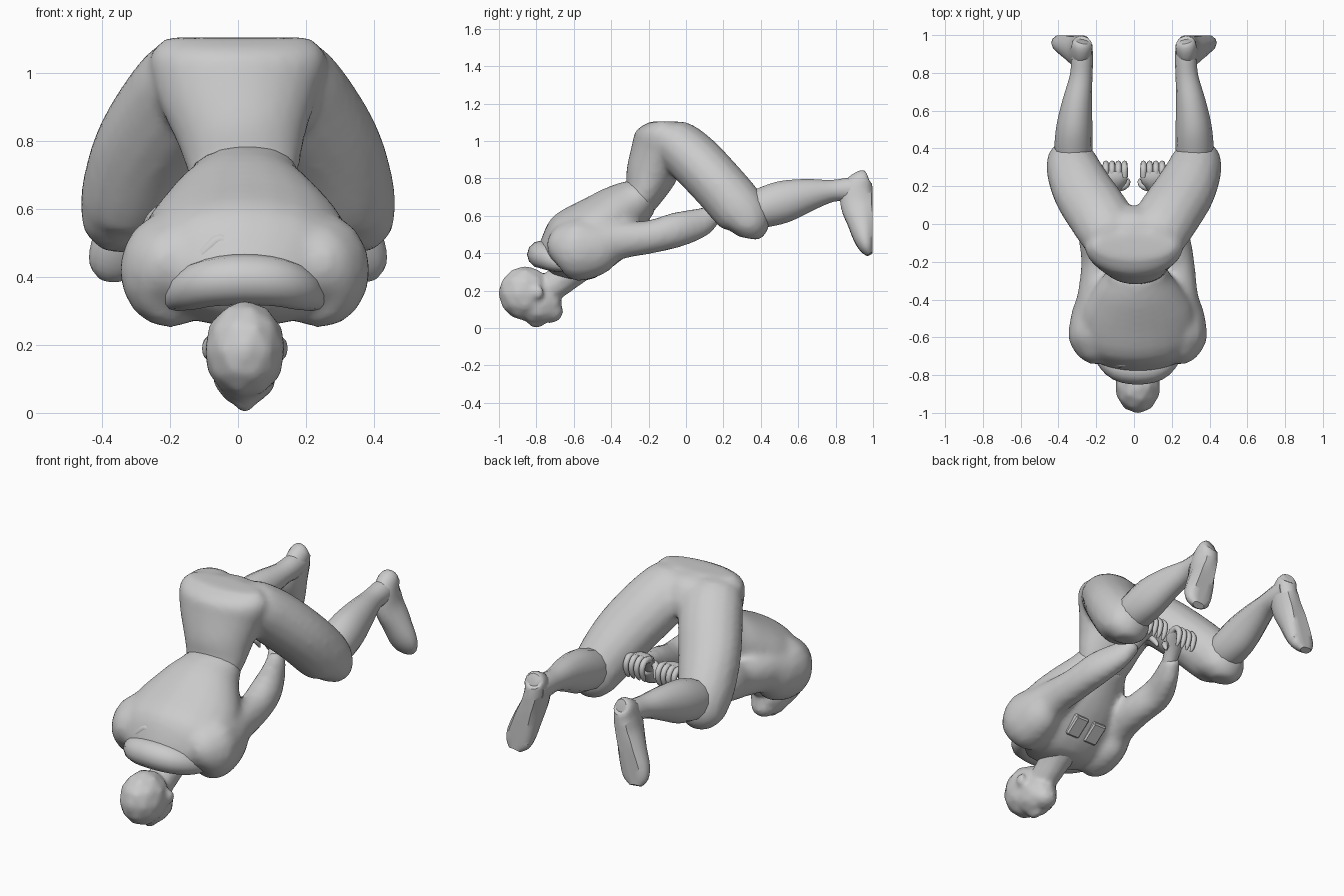
import bpy, bmesh
from math import cos, sin, tau, radians
from mathutils import Vector, Matrix


def spline(rows, sub):
    # Catmull-Rom through rows of (x, y, z, half width, half depth)
    out, n = [], len(rows)
    for i in range(n - 1):
        p = [rows[min(max(i + k, 0), n - 1)] for k in (-1, 0, 1, 2)]
        for s in range(sub):
            t = s / sub
            out.append([0.5 * (2*b + (c-a)*t + (2*a-5*b+4*c-d)*t*t + (3*b-a-3*c+d)*t**3)
                        for a, b, c, d in zip(*p)])
    return out + [list(rows[-1])]


def loft(bm, rows, sides=16, sub=3, ref=(1, 0, 0)):
    pts = spline(rows, sub)
    ref, rings = Vector(ref), []
    for i, p in enumerate(pts):
        t = (Vector(pts[min(i+1, len(pts)-1)][:3]) - Vector(pts[max(i-1, 0)][:3])).normalized()
        a = (ref - t * ref.dot(t)).normalized()
        b = t.cross(a)
        w, d = max(p[3], .004), max(p[4], .004)
        rings.append([bm.verts.new(Vector(p[:3]) + a*w*cos(tau*k/sides) + b*d*sin(tau*k/sides))
                      for k in range(sides)])
    for r, q in zip(rings, rings[1:]):
        for k in range(sides):
            m = (k + 1) % sides
            bm.faces.new((r[k], r[m], q[m], q[k]))
    bm.faces.new(rings[0][::-1])
    bm.faces.new(rings[-1])


def ball(bm, pos, size):
    bmesh.ops.create_icosphere(bm, subdivisions=2, radius=1, matrix=Matrix.Translation(pos)
                               @ Matrix.Diagonal((*size, 1)))


def finish(bm, name, voxel=0, angle=50, soften=5):
    bmesh.ops.recalc_face_normals(bm, faces=bm.faces)
    me = bpy.data.meshes.new(name)
    bm.to_mesh(me)
    bm.free()
    ob = bpy.data.objects.new(name, me)
    bpy.context.collection.objects.link(ob)
    bpy.ops.object.select_all(action='DESELECT')
    ob.select_set(True)
    bpy.context.view_layer.objects.active = ob
    if voxel:
        r = ob.modifiers.new("blend", 'REMESH')
        r.mode, r.voxel_size, r.use_smooth_shade = 'VOXEL', voxel, True
        s = ob.modifiers.new("soften", 'SMOOTH')
        s.factor, s.iterations = .5, soften
    else:
        bpy.ops.object.shade_smooth_by_angle(angle=radians(angle))
    return ob


def side(rows, s):
    # mirror left/right; the upper body leans slightly to +x
    return [(s*x + (.02 if y < -.1 else 0), y, z, w, d) for x, y, z, w, d in rows]


# Jacket: torso and both sleeves
bm = bmesh.new()
loft(bm, [(.02, -.745, .32, .10, .06), (.02, -.70, .36, .23, .13), (.02, -.60, .43, .32, .20),
          (.02, -.46, .53, .30, .185), (.018, -.35, .62, .23, .155), (.018, -.27, .68, .17, .125),
          (.015, -.23, .715, .16, .105)], 24)
for s in (1, -1):
    loft(bm, side([(.17, -.70, .40, .05, .05), (.20, -.66, .42, .12, .13), (.22, -.58, .42, .15, .17),
                   (.235, -.48, .43, .12, .15), (.23, -.38, .465, .09, .107),
                   (.215, -.2, .485, .085, .09)], s)
         + side([(.21, -.05, .525, .08, .095), (.165, .08, .565, .06, .08),
                 (.13, .16, .62, .045, .05)], s))
finish(bm, "jacket", .018, soften=7)

# Pants: hips and both thighs
bm = bmesh.new()
loft(bm, [(0.015, -.27, .65, .14, .09), (0.015, -.225, .72, .165, .105), (0.01, -.19, .81, .19, .135),
          (0, -.145, .94, .24, .15), (0, -.125, 1.02, .26, .15), (0, -.12, 1.07, .25, .125),
          (0, -.12, 1.105, .21, .07)], 24)
loft(bm, [(0, -.14, 1.04, .2, .06), (0, -.06, .99, .24, .13), (0, .01, .92, .16, .11),
          (0, .03, .88, .08, .05)])
for s in (1, -1):
    loft(bm, [(s*x, y, z, w, d) for x, y, z, w, d in
              [(.10, -.11, 1.02, .12, .08), (.12, -.06, .99, .16, .13), (.18, .04, .905, .17, .145),
               (.26, .16, .78, .165, .145), (.31, .26, .665, .15, .145), (.33, .32, .59, .135, .135),
               (.335, .335, .525, .115, .105), (.335, .33, .48, .06, .06)]])
finish(bm, "pants", .018)

# Bare lower legs, feet and hands
for s, tag in ((1, "right"), (-1, "left")):
    bm = bmesh.new()
    loft(bm, [(s*x, y, z, w, d) for x, y, z, w, d in
              [(.32, .30, .62, .08, .09), (.32, .40, .64, .10, .108), (.315, .52, .675, .095, .115),
               (.30, .65, .71, .078, .09), (.28, .78, .733, .06, .06), (.275, .87, .74, .058, .065),
               (.275, .95, .745, .055, .065)]], 14)
    finish(bm, tag + "_lower_leg")
    bm = bmesh.new()
    loft(bm, [(s*x, y, z, w, d) for x, y, z, w, d in
              [(.272, .965, .812, .035, .03), (.275, .95, .80, .053, .055), (.28, .92, .74, .058, .09),
               (.295, .92, .66, .060, .095), (.325, .94, .57, .072, .08), (.355, .955, .48, .080, .06),
               (.37, .97, .425, .068, .04), (.375, .985, .395, .035, .02)]], 14)
    for v in bm.verts:
        v.co.y = min(v.co.y, .998)
    finish(bm, tag + "_foot", 0, 40)
    bm = bmesh.new()
    loft(bm, [(s*.135, .13, .60, .04, .04), (s*.115, .19, .66, .048, .035),
              (s*.1, .24, .70, .065, .03), (s*.095, .28, .71, .055, .02)], 10)
    for k in range(4):
        x = s*(.05 + .033*k)
        loft(bm, [(x, .25, .71, .017, .017), (x, .295, .715, .017, .017), (x, .32, .68, .016, .016),
                  (x, .31, .63, .013, .013), (x, .295, .605, .006, .006)], 8)
    loft(bm, [(s*.085, .19, .66, .02, .02), (s*.05, .20, .66, .018, .018),
              (s*.033, .22, .63, .015, .015), (s*.03, .235, .60, .006, .006)], 8, 3, (0, 1, 0))
    finish(bm, tag + "_hand")

# Rolled hood and the folded flap behind it
bm = bmesh.new()
loft(bm, [(-.20, -.63, .33, .03, .03), (-.15, -.70, .36, .06, .06), (-.08, -.755, .385, .072, .075),
          (.02, -.772, .393, .075, .078), (.12, -.755, .385, .072, .075), (.19, -.70, .36, .06, .06),
          (.24, -.63, .33, .03, .03)], 12, 3, (0, 0, 1))
finish(bm, "hood")
bm = bmesh.new()
loft(bm, [(-.17, -.735, .41, .008, .008), (-.10, -.74, .47, .02, .02),
          (-.05, -.735, .51, .022, .022), (.0, -.75, .475, .012, .012)], 8, 3, (0, 1, 0))
finish(bm, "hood_flap")

# Head hanging face down, blended with neck, jaw, ears and nose
bm = bmesh.new()
ball(bm, (.02, -.86, .185), (.122, .145, .148))
ball(bm, (.02, -.79, .13), (.10, .13, .115))
ball(bm, (.02, -.725, .09), (.07, .07, .065))
ball(bm, (.02, -.80, .04), (.03, .05, .042))
for s in (1, -1):
    ball(bm, (.02 + s*.105, -.79, .19), (.025, .03, .04))
loft(bm, [(.02, -.80, .18, .07, .07), (.02, -.72, .22, .075, .08), (.02, -.64, .28, .085, .085),
          (.02, -.55, .36, .11, .10)], 12)
finish(bm, "head_and_neck", .014, soften=3)

# Chest pockets
for x, tag in ((-.04, "left"), (.08, "right")):
    bm = bmesh.new()
    bmesh.ops.create_cube(bm, size=1, matrix=Matrix.Translation((x, -.385, .365))
                          @ Matrix.Rotation(radians(37), 4, 'X') @ Matrix.Diagonal((.085, .12, .05, 1)))
    bmesh.ops.bevel(bm, geom=bm.edges[:], offset=.008, segments=1, affect='EDGES')
    finish(bm, tag + "_pocket", 0, 30)
